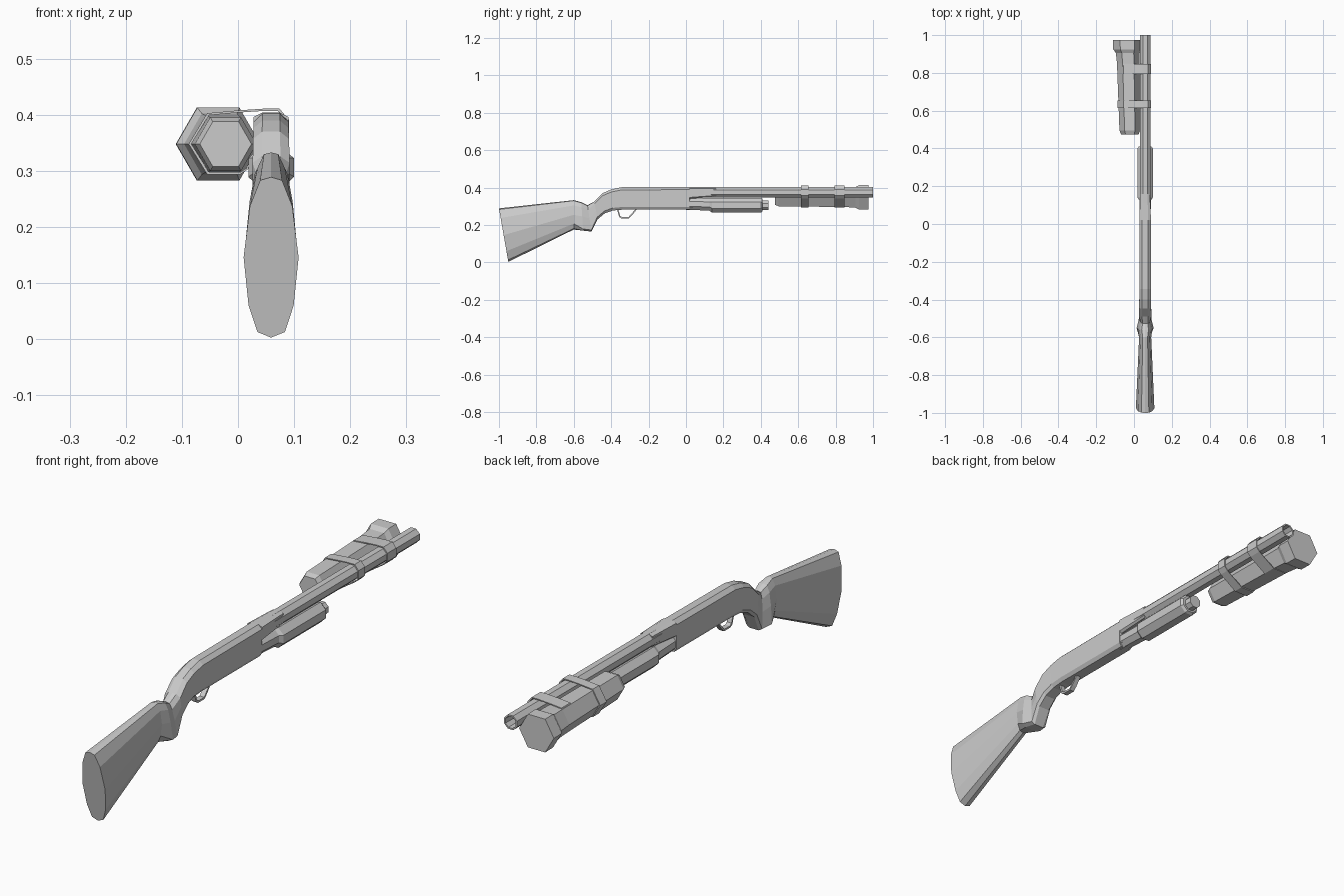
import bpy, bmesh, math
from mathutils import Vector

cube = bpy.data.objects.get("Cube")
if cube:
    bpy.data.objects.remove(cube, do_unlink=True)

grey = bpy.data.materials.new("plain grey")
grey.use_nodes = True
grey.diffuse_color = (0.6, 0.6, 0.6, 1)
grey.node_tree.nodes["Principled BSDF"].inputs["Base Color"].default_value = (0.6, 0.6, 0.6, 1)

CX = 0.059  # centre plane of the gun


def loft(name, rings, caps=True, loop=False):
    """Skin a series of equal-sized closed rings."""
    bm = bmesh.new()
    rows = [[bm.verts.new(p) for p in ring] for ring in rings]
    pairs = list(zip(rows, rows[1:]))
    if loop:
        pairs.append((rows[-1], rows[0]))
    for a, b in pairs:
        for i in range(len(a)):
            j = (i + 1) % len(a)
            bm.faces.new((a[i], a[j], b[j], b[i]))
    if caps and not loop:
        bm.faces.new(rows[0])
        bm.faces.new(rows[-1])
    bmesh.ops.remove_doubles(bm, verts=bm.verts, dist=1e-5)
    bmesh.ops.recalc_face_normals(bm, faces=bm.faces)
    mesh = bpy.data.meshes.new(name)
    bm.to_mesh(mesh)
    bm.free()
    mesh.materials.append(grey)
    obj = bpy.data.objects.new(name, mesh)
    bpy.context.collection.objects.link(obj)
    return obj


def ngon(x, y, z, rx, rz, n, turn=0.0):
    return [(x + rx * math.cos(turn + math.tau * i / n), y,
             z + rz * math.sin(turn + math.tau * i / n)) for i in range(n)]


# Half profiles from bottom to top: (height fraction, width fraction)
BUTT = [(0, 0), (.035, .5), (.2, .82), (.5, 1), (.82, .77), (.98, .4), (1, 0)]
GRIP = [(0, 0), (0, .6), (.06, 1), (.5, .85), (.82, .65), (.98, .4), (1, 0)]
BODY = [(0, 0), (0, .7), (.12, 1), (.5, 1), (.88, 1), (1, .5), (1, 0)]


def section(yb, zb, yt, zt, half, profile):
    pts = [(half * w, yb + (yt - yb) * t, zb + (zt - zb) * t) for t, w in profile]
    right = [(CX + x, y, z) for x, y, z in pts]
    left = [(CX - x, y, z) for x, y, z in pts[-2:0:-1]]
    return right + left


# Stock, pistol grip and receiver as one continuous body
loft("stock_and_receiver", [section(*s) for s in (
    (-.95, .003, -1, .289, .049, BUTT),
    (-.6, .176, -.6, .333, .032, BUTT),
    (-.55, .170, -.56, .322, .045, GRIP),
    (-.505, .165, -.527, .306, .034, GRIP),
    (-.473, .23, -.49, .326, .033, BODY),
    (-.435, .262, -.447, .37, .032, BODY),
    (-.39, .278, -.4, .39, .031, BODY),
    (-.34, .282, -.345, .402, .031, BODY),
    (.02, .282, .02, .404, .031, BODY))])

# Tapered upper front of the receiver, running into the barrel
loft("receiver_nose", [section(*s) for s in (
    (.02, .34, .02, .404, .031, BODY),
    (.16, .352, .16, .402, .025, BODY))])

# Hollow barrel
T8 = math.pi / 8
loft("barrel", [ngon(CX, y, .375, r, r, 8, T8)
                for y, r in ((0, .03), (1, .03), (1, .024), (.9, .022))])

# Magazine tube and sliding fore-end
loft("magazine_tube", [ngon(CX, y, .305, .027, .027, 8, T8) for y in (0, .44)])
loft("fore_end", [ngon(CX, y, z, rx, rz, 8, T8) for y, z, rx, rz in (
    (.02, .313, .031, .034), (.125, .31, .033, .036), (.14, .306, .044, .043),
    (.40, .306, .044, .043), (.41, .306, .036, .036))])

# Trigger guard: a thin strip bent under the receiver
path = [Vector(p) for p in ((-.37, .285), (-.357, .243), (-.345, .235),
                            (-.305, .235), (-.29, .25), (-.262, .285))]
middle = Vector((-.32, .285))
rings = []
for p in path:
    q = p + (middle - p).normalized() * .008
    rings.append([(CX + s * .01, v.x, v.y) for s, v in ((-1, p), (1, p), (1, q), (-1, q))])
loft("trigger_guard", rings)

# Hexagonal torch, slightly angled beside the barrel
loft("torch", [ngon(x, y, .348, r, r, 6) for y, x, r in (
    (.475, -.022, .046), (.495, -.022, .055), (.85, -.03, .06),
    (.905, -.033, .063), (.925, -.035, .075), (.975, -.036, .075))])

# Straps around torch and barrel
STRAP = [(-.055, .403), (.0, .408), (.045, .411), (.074, .411), (.091, .391),
         (.091, .358), (.076, .342), (.004, .294), (-.055, .294), (-.088, .348)]
for name, y0, y1 in (("rear_strap", .615, .655), ("front_strap", .793, .848)):
    cx, cz = .01, .352
    inner = [(cx + (x - cx) * .95, cz + (z - cz) * .93) for x, z in STRAP]
    loft(name, [[(x, y, z) for x, z in outline] for outline, y in (
        (STRAP, y0), (STRAP, y1), (inner, y1), (inner, y0))], loop=True)
